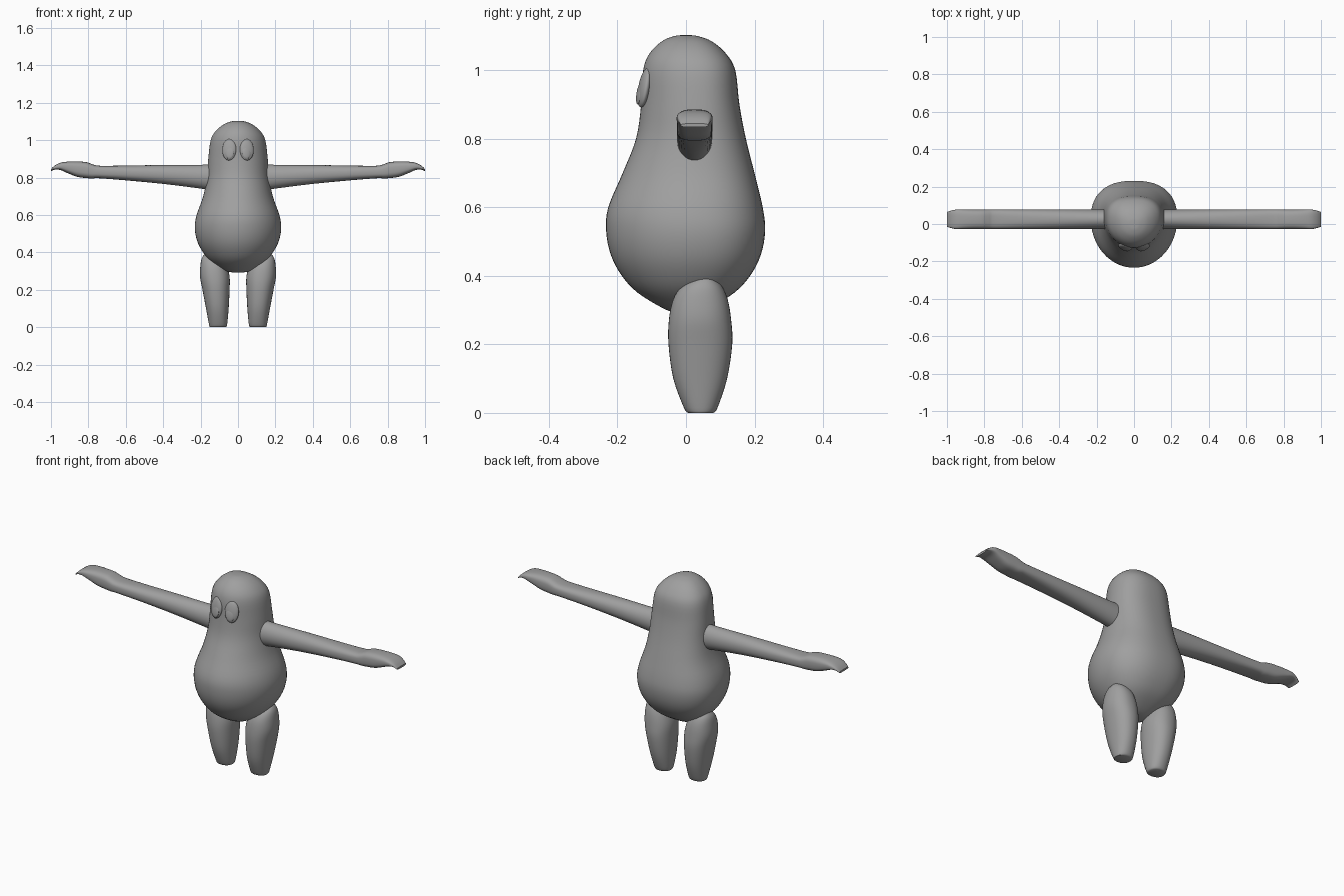
import bpy
import math

cube = bpy.data.objects.get("Cube")
if cube:
    bpy.data.objects.remove(cube, do_unlink=True)

grey = bpy.data.materials.new("soft_grey")
grey.use_nodes = True
grey.diffuse_color = (0.35, 0.35, 0.35, 1)
grey.node_tree.nodes["Principled BSDF"].inputs["Base Color"].default_value = (0.35, 0.35, 0.35, 1)


def finish(obj, name, angle=40):
    obj.name = name
    obj.data.materials.clear()
    obj.data.materials.append(grey)
    bpy.ops.object.select_all(action="DESELECT")
    obj.select_set(True)
    bpy.context.view_layer.objects.active = obj
    bpy.ops.object.shade_smooth_by_angle(angle=math.radians(angle))


def refine(rows, steps):
    """Smooth curve through the given sections."""
    out = []
    for i in range(len(rows) - 1):
        quad = [rows[max(i - 1, 0)], rows[i], rows[i + 1], rows[min(i + 2, len(rows) - 1)]]
        for s in range(steps):
            t = s / steps
            out.append([b + t / 2 * (c - a + t * (2 * a - 5 * b + 4 * c - d + t * (3 * (b - c) + d - a)))
                        for a, b, c, d in zip(*quad)])
    return out + [list(rows[-1])]


def power(v, n):
    return math.copysign(abs(v) ** (2 / n), v)


def loft(name, rows, place, steps=4, sides=40, angle=40):
    """Rows: position, u min, u max, v min, v middle, v max, roundness below, roundness above."""
    verts, faces = [], []
    rings = refine(rows, steps)
    for p, u0, u1, v0, vm, v1, n0, n1 in rings:
        for k in range(sides):
            a = 2 * math.pi * k / sides
            n = n1 if math.sin(a) > 0 else n0
            u = (u0 + u1) / 2 + (u1 - u0) / 2 * power(math.cos(a), n)
            reach = v1 - vm if math.sin(a) > 0 else vm - v0
            verts.append(place(p, u, vm + reach * power(math.sin(a), n)))
    for r in range(len(rings) - 1):
        for k in range(sides):
            a, b = r * sides + k, r * sides + (k + 1) % sides
            faces.append((a, b, b + sides, a + sides))
    faces.append(tuple(reversed(range(sides))))
    faces.append(tuple(range((len(rings) - 1) * sides, len(rings) * sides)))
    mesh = bpy.data.meshes.new(name)
    mesh.from_pydata(verts, [], faces)
    obj = bpy.data.objects.new(name, mesh)
    bpy.context.collection.objects.link(obj)
    # consistent outward normals
    bpy.context.view_layer.objects.active = obj
    bpy.ops.object.select_all(action="DESELECT")
    obj.select_set(True)
    bpy.ops.object.mode_set(mode="EDIT")
    bpy.ops.mesh.select_all(action="SELECT")
    bpy.ops.mesh.normals_make_consistent(inside=False)
    bpy.ops.object.mode_set(mode="OBJECT")
    finish(obj, name, angle)


# Pear-shaped body: height, half width, front, back
body = [(0.292, 0.02, -0.02, 0.02), (0.302, 0.07, -0.06, 0.06), (0.35, 0.143, -0.14, 0.14),
        (0.4, 0.187, -0.187, 0.187), (0.46, 0.218, -0.219, 0.218), (0.53, 0.231, -0.233, 0.231),
        (0.6, 0.221, -0.227, 0.224), (0.7, 0.186, -0.185, 0.2), (0.8, 0.167, -0.146, 0.175),
        (0.9, 0.159, -0.131, 0.156), (1.0, 0.146, -0.125, 0.144), (1.05, 0.118, -0.106, 0.116),
        (1.085, 0.075, -0.07, 0.075), (1.1, 0.035, -0.035, 0.035), (1.103, 0.01, -0.01, 0.01)]
loft("body", [(z, -w, w, f, (f + b) / 2 + w * 0.12, b, 2, 2.4) for z, w, f, b in body],
     lambda p, u, v: (u, v, p), sides=56)

# Legs: height, inner, outer, front, back
leg = [(0, 0.066, 0.15, 0.006, 0.08), (0.015, 0.058, 0.155, -0.006, 0.092),
       (0.1, 0.05, 0.171, -0.037, 0.12), (0.2, 0.045, 0.19, -0.051, 0.135),
       (0.27, 0.045, 0.203, -0.05, 0.132), (0.33, 0.06, 0.201, -0.038, 0.122),
       (0.37, 0.08, 0.193, -0.012, 0.105), (0.395, 0.11, 0.175, 0.03, 0.08)]

# Arms ending in drooping flat hands: reach, underside, top, squareness
arm = [(0.12, 0.728, 0.872, 2), (0.2, 0.741, 0.868, 2), (0.4, 0.766, 0.867, 2.2),
       (0.6, 0.785, 0.864, 2.5), (0.74, 0.796, 0.863, 3), (0.78, 0.795, 0.872, 3),
       (0.81, 0.797, 0.882, 3), (0.86, 0.804, 0.886, 3), (0.91, 0.823, 0.885, 3),
       (0.95, 0.84, 0.879, 3), (0.98, 0.842, 0.864, 3), (1.0, 0.834, 0.845, 3)]

for side, label in ((1, "left"), (-1, "right")):
    loft(label + "_leg", [(z, i, o, f, (f + b) / 2, b, 2.2, 2.2) for z, i, o, f, b in leg],
         lambda p, u, v: (side * u, v, p))
    loft(label + "_arm", [(x, -0.027 + max(0, x - 0.96) * 0.3, 0.077 - max(0, x - 0.96) * 0.3,
                           lo, (lo + hi) / 2, hi, n, n) for x, lo, hi, n in arm],
         lambda p, u, v: (side * p, u, v), sides=32)
    # Flattened eye with a raised pupil
    for name, x, y, z, size in (("eye", 0.047, -0.122, 0.949, (0.038, 0.016, 0.058)),
                                ("pupil", 0.045, -0.135, 0.934, (0.024, 0.008, 0.034))):
        bpy.ops.mesh.primitive_uv_sphere_add(segments=32, ring_count=16, radius=1,
                                             location=(side * x, y, z),
                                             rotation=(math.radians(-10), 0, side * math.radians(12)))
        ball = bpy.context.object
        ball.scale = size
        finish(ball, label + "_" + name)
